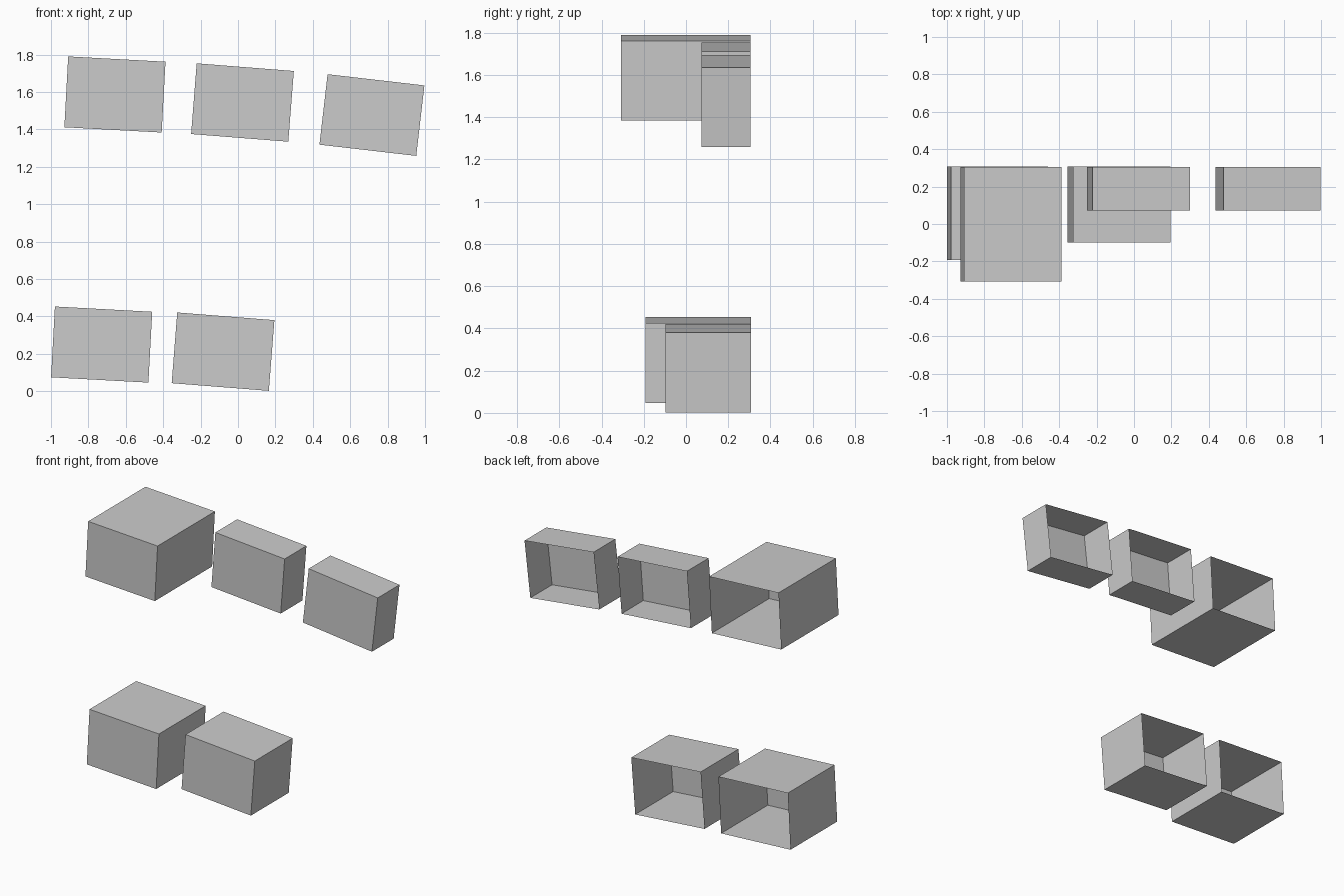
import bpy, bmesh, math
from mathutils import Matrix, Vector

if "Cube" in bpy.data.objects:
    bpy.data.objects.remove(bpy.data.objects["Cube"])

WIDTH, HEIGHT = 0.521, 0.379

grey = bpy.data.materials.new("plain grey")
grey.diffuse_color = (0.6, 0.6, 0.6, 1)
grey.use_nodes = True
grey.node_tree.nodes["Principled BSDF"].inputs["Base Color"].default_value = grey.diffuse_color


def open_box(name, x, z, tilt, front, back):
    """Thin-walled box with an open back, tilted clockwise about the y axis."""
    bm = bmesh.new()
    bmesh.ops.create_cube(bm, size=1)
    bm.normal_update()
    rear = [f for f in bm.faces if f.normal.y > 0.9]
    bmesh.ops.delete(bm, geom=rear, context='FACES_ONLY')
    bmesh.ops.scale(bm, vec=(WIDTH, back - front, HEIGHT), verts=bm.verts)
    bmesh.ops.rotate(bm, matrix=Matrix.Rotation(math.radians(tilt), 3, 'Y'), verts=bm.verts)
    bmesh.ops.translate(bm, vec=Vector((x, (front + back) / 2, z)), verts=bm.verts)
    mesh = bpy.data.meshes.new(name)
    bm.to_mesh(mesh)
    bm.free()
    mesh.materials.append(grey)
    bpy.context.collection.objects.link(bpy.data.objects.new(name, mesh))


# Upper row of three boxes
open_box("upper_left_box", -0.658, 1.587, 3.1, -0.308, 0.306)
open_box("upper_middle_box", 0.024, 1.544, 4.5, 0.073, 0.306)
open_box("upper_right_box", 0.716, 1.477, 6.6, 0.073, 0.306)

# Lower row of two boxes
open_box("lower_left_box", -0.729, 0.250, 3.1, -0.192, 0.308)
open_box("lower_middle_box", -0.080, 0.212, 4.5, -0.098, 0.308)
